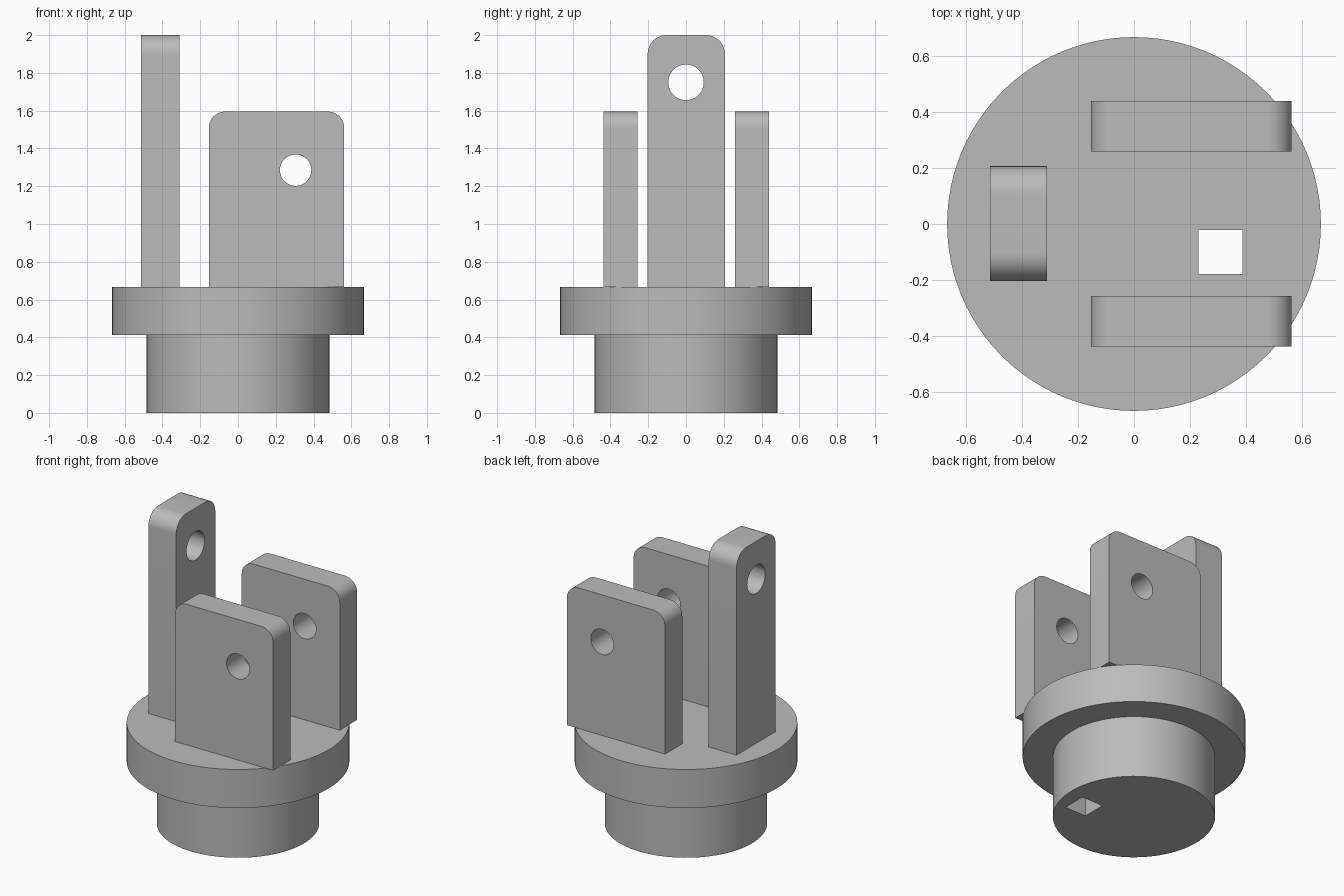
import bpy
import bmesh
from math import sin, cos, pi, radians
from mathutils import Vector

default = bpy.data.objects.get("Cube")
if default:
    bpy.data.objects.remove(default, do_unlink=True)

grey = bpy.data.materials.new("plain grey")
grey.use_nodes = True
colour = (0.5, 0.5, 0.5, 1)
grey.diffuse_color = colour
grey.node_tree.nodes["Principled BSDF"].inputs["Base Color"].default_value = colour

FLANGE_TOP = 0.667
FLANGE_BOTTOM = 0.412


def prism(name, outline, depth):
    """Extrude a closed 3D outline along the depth vector."""
    bm = bmesh.new()
    face = bm.faces.new([bm.verts.new(p) for p in outline])
    grown = bmesh.ops.extrude_face_region(bm, geom=[face])["geom"]
    moved = [g for g in grown if isinstance(g, bmesh.types.BMVert)]
    bmesh.ops.translate(bm, verts=moved, vec=depth)
    bmesh.ops.recalc_face_normals(bm, faces=bm.faces)
    mesh = bpy.data.meshes.new(name)
    bm.to_mesh(mesh)
    bm.free()
    mesh.materials.append(grey)
    obj = bpy.data.objects.new(name, mesh)
    bpy.context.collection.objects.link(obj)
    return obj


def activate(obj):
    bpy.ops.object.select_all(action='DESELECT')
    obj.select_set(True)
    bpy.context.view_layer.objects.active = obj


def boolean(obj, other, operation):
    """Combine two solids and discard the second."""
    activate(obj)
    mod = obj.modifiers.new("solid", 'BOOLEAN')
    mod.operation = operation
    mod.solver = 'EXACT'
    mod.object = other
    bpy.ops.object.modifier_apply(modifier=mod.name)
    bpy.data.objects.remove(other, do_unlink=True)


def smooth(obj):
    activate(obj)
    bpy.ops.object.shade_smooth_by_angle(angle=radians(30))


def circle(radius, count, u=0.0, v=0.0):
    return [(u + radius * cos(2 * pi * i / count),
             v + radius * sin(2 * pi * i / count)) for i in range(count)]


def drilled_plate(name, axis, near, far, left, right, top, corner, hole):
    """Upright plate with rounded top corners and a hole along the axis."""
    def place(points, w):
        return [Vector((w, u, v) if axis == 'X' else (u, w, v)) for u, v in points]

    along = Vector((1, 0, 0)) if axis == 'X' else Vector((0, 1, 0))
    profile = [(left, FLANGE_TOP), (right, FLANGE_TOP)]
    for centre, start in ((right - corner, 0), (left + corner, pi / 2)):
        for i in range(13):
            a = start + pi / 2 * i / 12
            profile.append((centre + corner * cos(a), top - corner + corner * sin(a)))
    plate = prism(name, place(profile, near), along * (far - near))
    u, v, radius = hole
    drill = prism("hole_cutter", place(circle(radius, 48, u, v), near - 0.1),
                  along * (far - near + 0.2))
    boolean(plate, drill, 'DIFFERENCE')
    smooth(plate)


# Round base: lower spigot and wide flange in one solid
def disc(name, radius, bottom, top):
    return prism(name, [(x, y, bottom) for x, y in circle(radius, 96)],
                 Vector((0, 0, top - bottom)))


base = disc("flanged_base", 0.666, FLANGE_BOTTOM, FLANGE_TOP)
boolean(base, disc("spigot", 0.485, 0, FLANGE_BOTTOM + 0.1), 'UNION')

# Square slot straight through the base
corners = [(0.23, -0.178), (0.386, -0.178), (0.386, -0.021), (0.23, -0.021)]
slot = prism("slot_cutter", [(x, y, -0.1) for x, y in corners], Vector((0, 0, 1)))
boolean(base, slot, 'DIFFERENCE')
smooth(base)

# Pair of wide plates and the single tall one
for name, near, far in (("front_plate", -0.436, -0.257), ("back_plate", 0.259, 0.439)):
    drilled_plate(name, 'Y', near, far, -0.154, 0.562, 1.595, 0.085,
                  (0.305, 1.285, 0.083))
drilled_plate("tall_plate", 'X', -0.513, -0.31, -0.203, 0.206, 2.0, 0.1,
              (0, 1.75, 0.094))
